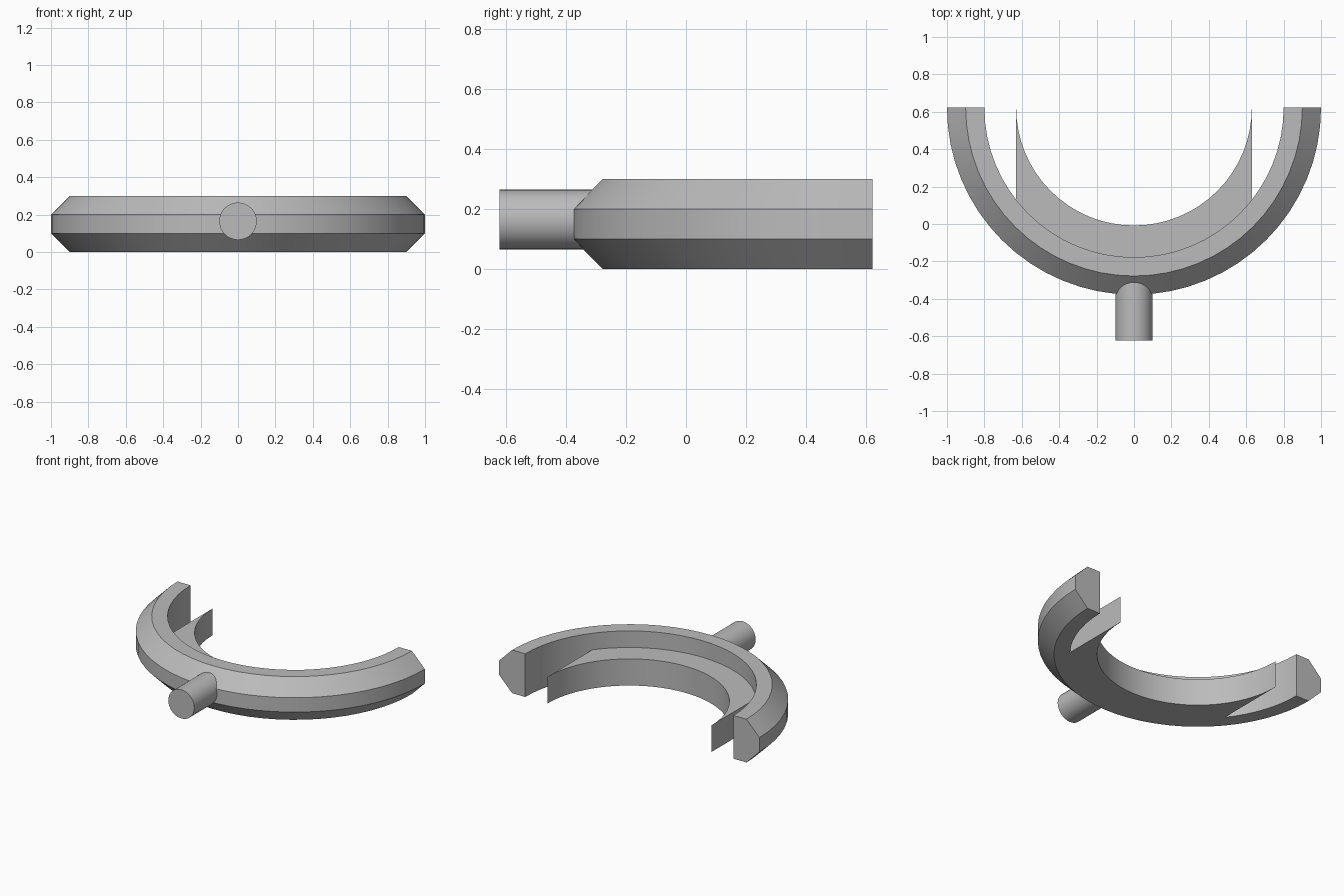
import bpy, bmesh, math

cube = bpy.data.objects.get("Cube")
if cube:
    bpy.data.objects.remove(cube)

CENTRE_Y = 0.622
SEGMENTS = 32
LIP_R, RING_R = 0.63, 0.8

grey = bpy.data.materials.new("plain_grey")
grey.use_nodes = True
colour = (0.5, 0.5, 0.5, 1)
grey.diffuse_color = colour
grey.node_tree.nodes["Principled BSDF"].inputs["Base Color"].default_value = colour


def finish(obj):
    obj.data.materials.clear()
    obj.data.materials.append(grey)
    bpy.ops.object.select_all(action="DESELECT")
    obj.select_set(True)
    bpy.context.view_layer.objects.active = obj
    bpy.ops.object.shade_smooth_by_angle(angle=math.radians(30))


def half_sweep(name, angles, profile):
    """Sweep the (radius, z) profile given by profile(angle) around the front half."""
    bm = bmesh.new()
    loops = []
    for a in angles:
        loops.append([bm.verts.new((r * math.cos(a), CENTRE_Y - r * math.sin(a), z))
                      for r, z in profile(a)])
    n = len(loops[0])
    for a, b in zip(loops, loops[1:]):
        for i in range(n):
            j = (i + 1) % n
            bm.faces.new((a[i], a[j], b[j], b[i]))
    bm.faces.new(loops[0])
    bm.faces.new(loops[-1])
    bmesh.ops.remove_doubles(bm, verts=bm.verts, dist=0.0001)
    bmesh.ops.recalc_face_normals(bm, faces=bm.faces)
    mesh = bpy.data.meshes.new(name)
    bm.to_mesh(mesh)
    bm.free()
    obj = bpy.data.objects.new(name, mesh)
    bpy.context.collection.objects.link(obj)
    finish(obj)


arc = [math.pi * i / SEGMENTS for i in range(SEGMENTS + 1)]

# Chamfered half ring
section = [(RING_R, 0), (0.9, 0), (1, 0.1), (1, 0.2), (0.9, 0.3), (RING_R, 0.3)]
half_sweep("half_ring", arc, lambda a: section)


# Inner lip, its outer side cut straight beside the ring ends
def lip_section(a):
    outer = min(RING_R, LIP_R / max(abs(math.cos(a)), 0.001))
    return [(LIP_R, 0), (outer, 0), (outer, 0.185), (LIP_R, 0.185)]


corner = math.acos(LIP_R / RING_R)
half_sweep("inner_lip", sorted(arc + [corner, math.pi - corner]), lip_section)

# Round peg at the front
back, front = -0.25, -0.622
bpy.ops.mesh.primitive_cylinder_add(vertices=32, radius=0.1, depth=back - front,
                                    location=(0, (back + front) / 2, 0.165),
                                    rotation=(math.pi / 2, 0, 0))
peg = bpy.context.object
peg.name = "front_peg"
finish(peg)
